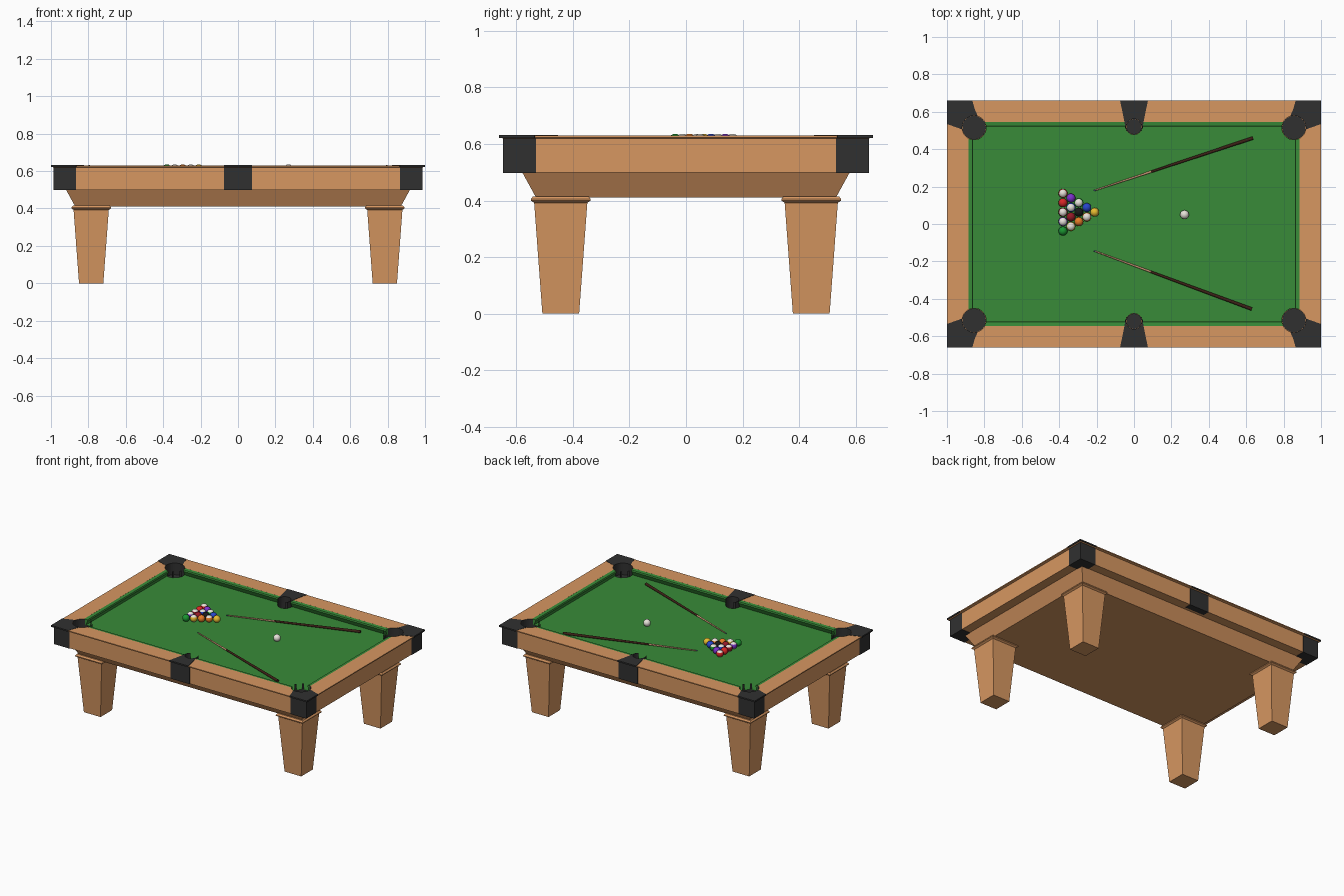
import bpy, bmesh
from math import pi, cos, sin, atan2
from mathutils import Vector, Matrix

if "Cube" in bpy.data.objects:
    bpy.data.objects.remove(bpy.data.objects["Cube"])

def mat(name, c):
    m = bpy.data.materials.new(name)
    m.diffuse_color = (*c, 1)
    m.use_nodes = True
    m.node_tree.nodes["Principled BSDF"].inputs["Base Color"].default_value = m.diffuse_color
    return m

WOOD = mat("wood", (.68, .31, .12))
FELT = mat("felt", (.04, .26, .04))
DARK = mat("dark_fitting", (.03, .03, .03))
SHAFT = mat("cue_shaft", (.55, .3, .17))
BUTT = mat("cue_butt", (.045, .015, .008))
TIP = mat("cue_tip", (.1, .15, .3))
BALL = {n: mat("ball_" + n, c) for n, c in dict(
    white=(.8, .76, .7), yellow=(.8, .5, .03), blue=(.02, .06, .6), red=(.7, .02, .02),
    purple=(.2, .03, .6), orange=(.8, .2, .02), green=(.01, .3, .03),
    maroon=(.3, .01, .02), black=(.01, .01, .01)).items()}

def finish(bm, name, *mats, smooth=False):
    bmesh.ops.recalc_face_normals(bm, faces=bm.faces)
    me = bpy.data.meshes.new(name)
    bm.to_mesh(me)
    bm.free()
    for m in mats:
        me.materials.append(m)
    ob = bpy.data.objects.new(name, me)
    bpy.context.collection.objects.link(ob)
    if smooth:
        me.shade_smooth()
    return ob

def loft(bm, loops, closed=False, caps=True):
    """Skin a list of equal vertex loops."""
    vs = [[bm.verts.new(p) for p in l] for l in loops]
    n = len(vs[0])
    for a, b in zip(vs, vs[1:] + vs[:1] if closed else vs[1:]):
        for i in range(n):
            j = (i + 1) % n
            bm.faces.new((a[i], a[j], b[j], b[i]))
    if caps and not closed:
        bm.faces.new(vs[0])
        bm.faces.new(vs[-1])

def rect(hx, hy, z, cx=0, cy=0):
    return [(cx + a * hx, cy + b * hy, z) for a, b in ((-1, -1), (1, -1), (1, 1), (-1, 1))]

def table_rings(name, profile, m, closed):
    """Profile of (inset from table edge, z) carried around the table."""
    bm = bmesh.new()
    loft(bm, [rect(1 - d, .66 - d, z) for d, z in profile], closed)
    return finish(bm, name, m)

def circle(c, r, z, n=32):
    return [(c[0] + r * cos(2 * pi * i / n), c[1] + r * sin(2 * pi * i / n), z) for i in range(n)]

def prism(name, pts, z0, z1, m):
    bm = bmesh.new()
    loft(bm, [[(x, y, z) for x, y in pts] for z in (z0, z1)])
    return finish(bm, name, m)

# Pockets: centre, radius, direction away from the table, label
SIDES = ((-1, "front"), (1, "back"))
corners = [(sx, sy, f"{b}_{a}") for sx, a in ((-1, "left"), (1, "right")) for sy, b in SIDES]
pockets = [((sx * .855, sy * .515), .064, atan2(sy, sx), n) for sx, sy, n in corners]
pockets += [((0, s * .52), .042, s * pi / 2, n + "_middle") for s, n in SIDES]

bm = bmesh.new()
for c, r, _, _ in pockets:
    loft(bm, [circle(c, r, .545), circle(c, r, .7)])
cutter = finish(bm, "pocket_cutter")
cutter.hide_render = True
cutter.hide_viewport = True

def cut(ob):
    b = ob.modifiers.new("pockets", "BOOLEAN")
    b.operation, b.solver, b.object = "DIFFERENCE", "EXACT", cutter

# Wooden rail frame, cushions, cloth bed and tapered apron
cut(table_rings("rail_frame", [(0, .63), (0, .623), (.015, .619), (.015, .5), (.115, .5), (.115, .63)], WOOD, True))
cut(table_rings("cushions", [(.113, .63), (.137, .627), (.14, .618), (.125, .585), (.113, .585)], FELT, True))
cut(table_rings("cloth_bed", [(.114, .575), (.114, .588)], FELT, False))
table_rings("apron", [(.13, .41), (.08, .501)], WOOD, False)

# Legs with flared caps
for sx, sy, n in corners:
    bm = bmesh.new()
    loft(bm, [rect(h, h, z, sx * .785, sy * .443) for h, z in
              ((.065, 0), (.094, .392), (.106, .4), (.106, .405), (.098, .415))])
    finish(bm, n + "_leg", WOOD)

# Corner fittings: shaped top plate and outer block
plate = [(1.001, .661), (.865, .661), (.85, .61), (.825, .555), (.79, .495),
         (.83, .452), (.865, .478), (.92, .506), (1.001, .535)]
block = [(.987, .647), (.865, .647), (.865, .53), (.987, .53)]
for sx, sy, n in corners:
    cut(prism(n + "_pocket_plate", [(sx * x, sy * y) for x, y in plate], .622, .632, DARK))
    cut(prism(n + "_pocket_jaw", [(sx * min(x, .98), sy * min(y, .64)) for x, y in plate], .588, .622, DARK))
    cut(prism(n + "_corner_block", [(sx * x, sy * y) for x, y in block], .498, .622, DARK))

# Middle fittings
half = [(.075, .661), (.062, .6), (.05, .54), (.047, .515), (.04, .497), (.022, .485)]
full = half + [(-x, y) for x, y in reversed(half)]
for s, n in SIDES:
    cut(prism(n + "_middle_plate", [(x, s * y) for x, y in full], .622, .632, DARK))
    cut(prism(n + "_middle_jaw", [(x, s * min(y, .64)) for x, y in full], .588, .622, DARK))
    prism(n + "_middle_block", [(x, s * y) for x in (-.075, .075) for y in ((.6, .647) if x < 0 else (.647, .6))],
          .498, .622, DARK)

# Pocket cups: full liner below the cloth, partial liner above it
for c, r, ang, n in pockets:
    bm = bmesh.new()
    r -= .0008
    loft(bm, [circle(c, r, .588), circle(c, r, .55)], caps=False)
    bm.faces.new([bm.verts.new(p) for p in circle(c, r, .55)])
    arc = [ang + (i / 10 - 1) * 2.0 for i in range(21)]
    lo, hi = [[bm.verts.new((c[0] + r * cos(a), c[1] + r * sin(a), z)) for a in arc] for z in (.588, .631)]
    for i in range(20):
        bm.faces.new((lo[i], lo[i + 1], hi[i + 1], hi[i]))
    bmesh.ops.remove_doubles(bm, verts=bm.verts, dist=1e-5)
    finish(bm, n + "_pocket_cup", DARK)

# Balls; striped ones carry a coloured band
R = .024
def ball(name, x, y, colour, striped=False):
    bm = bmesh.new()
    bmesh.ops.create_uvsphere(bm, u_segments=24, v_segments=16, radius=R)
    if striped:
        for f in bm.faces:
            f.material_index = int(abs(f.calc_center_median().z) < R * .5)
    bmesh.ops.translate(bm, verts=bm.verts, vec=(x, y, .588 + R))
    mats = (BALL["white"], BALL[colour]) if striped else (BALL[colour],)
    finish(bm, name, *mats, smooth=True)

rack = [["yellow"], ["blue", "*orange"], ["*green", "black", "orange"],
        ["purple", "*blue", "maroon", "*yellow"], ["*red", "red", "*maroon", "*purple", "green"]]
for row, names in enumerate(rack):
    for k, col in enumerate(names):
        ball(f"ball_{row}_{k}", -.21 - row * .0425, .063 + (row / 2 - k) * .0505,
             col.strip("*"), col[0] == "*")
ball("cue_ball", .27, .05, "white")

# Cues: tip, shaft and butt along one tapered line
def cue(name, a, b):
    a, b = Vector((*a, .593)), Vector((*b, .597))
    rot = (b - a).to_track_quat("Z", "Y").to_matrix().to_4x4()
    for part, m, t0, t1, r0, r1 in (("tip", TIP, 0, .012, .0032, .0036), ("shaft", SHAFT, .012, .36, .0036, .0058),
                                    ("butt", BUTT, .36, 1, .0062, .009)):
        bm = bmesh.new()
        L = (b - a).length
        loft(bm, [circle((0, 0), r, t * L, 12) for t, r in ((t0, r0), (t1, r1))])
        bm.transform(Matrix.Translation(a) @ rot)
        finish(bm, f"{name}_{part}", m)

cue("back_cue", (-.215, .178), (.637, .46))
cue("front_cue", (-.215, -.143), (.63, -.455))
